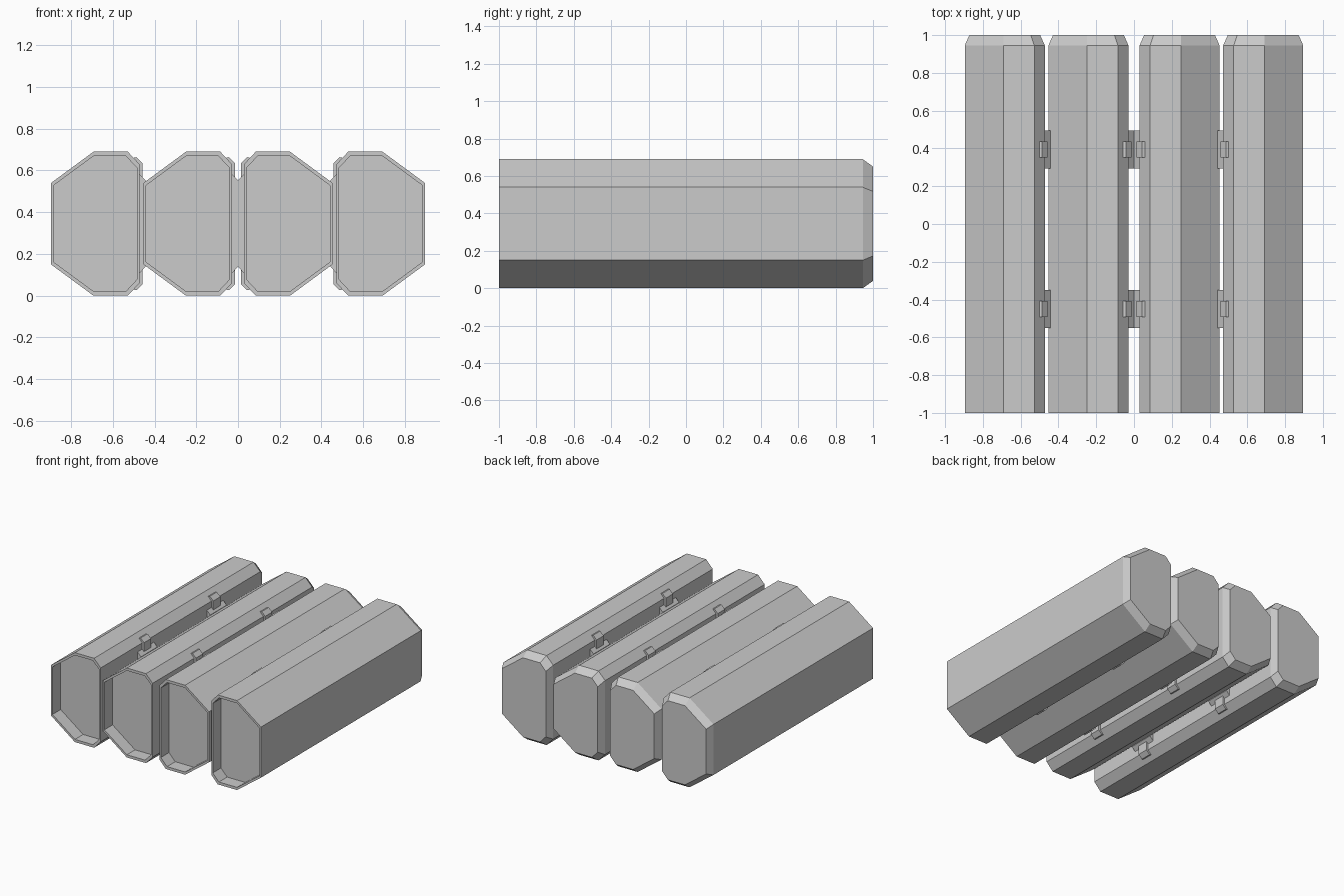
import bpy, bmesh

if "Cube" in bpy.data.objects:
    bpy.data.objects.remove(bpy.data.objects["Cube"])

ZC = 0.345                      # mid height of every tube
XC = -0.685                     # centre of the outer left tube
STEP = 0.443                    # spacing from outer to inner tube

# octagonal cross-section of the outer left tube (x, z)
UPPER = [(-0.472, 0.63), (-0.528, 0.69), (-0.692, 0.69), (-0.896, 0.54)]
flip = lambda pts: [(x, 2 * ZC - z) for x, z in reversed(pts)]
OCTAGON = UPPER + flip(UPPER)


def loft(name, rings):
    """Skin a list of (profile, y) rings, cap both ends, mirror across x = 0."""
    bm = bmesh.new()
    loops = [[bm.verts.new((x, y, z)) for x, z in prof] for prof, y in rings]
    n = len(loops[0])
    for a, b in zip(loops, loops[1:]):
        for i in range(n):
            j = (i + 1) % n
            bm.faces.new((a[i], a[j], b[j], b[i]))
    bm.faces.new(loops[0])
    bm.faces.new(loops[-1])
    bmesh.ops.recalc_face_normals(bm, faces=bm.faces)
    mesh = bpy.data.meshes.new(name)
    bm.to_mesh(mesh)
    bm.free()
    obj = bpy.data.objects.new(name, mesh)
    bpy.context.collection.objects.link(obj)
    mod = obj.modifiers.new("mirror", 'MIRROR')
    mod.use_mirror_merge = False
    return obj


def scaled(prof, s, cx):
    return [(cx + (x - cx) * s, ZC + (z - ZC) * s) for x, z in prof]


def shifted(prof, dx):
    return [(x + dx, z) for x, z in prof]


# side plate with sloped ends, and bent clip strip over the tube's corner
PLATE_TOP = [(-0.443, 0.552), (-0.475, 0.585)]
PLATE = PLATE_TOP + flip(PLATE_TOP)
CLIP = [(-0.457, 0.555), (-0.457, 0.635), (-0.486, 0.664), (-0.501, 0.660),
        (-0.475, 0.625), (-0.475, 0.555)]

for label, dx in (("outer", 0.0), ("inner", STEP)):
    # tube: recessed front panel, rim, long body, chamfered back
    octo, cx = shifted(OCTAGON, dx), XC + dx
    lip = scaled(octo, 0.94, cx)
    loft(label + "_tube", [(lip, -0.9), (lip, -1), (octo, -1), (octo, 0.945),
                           (scaled(octo, 0.885, cx), 1)])
    # connectors at two stations along the tube
    for place, y in (("back", 0.394), ("front", -0.45)):
        plate = shifted(PLATE, dx)
        loft(f"{label}_{place}_plate", [(plate, y - 0.1), (plate, y + 0.1)])
        for side, prof in (("top", CLIP), ("bottom", flip(CLIP))):
            p = shifted(prof, dx)
            loft(f"{label}_{place}_{side}_clip", [(p, y - 0.043), (p, y + 0.043)])
